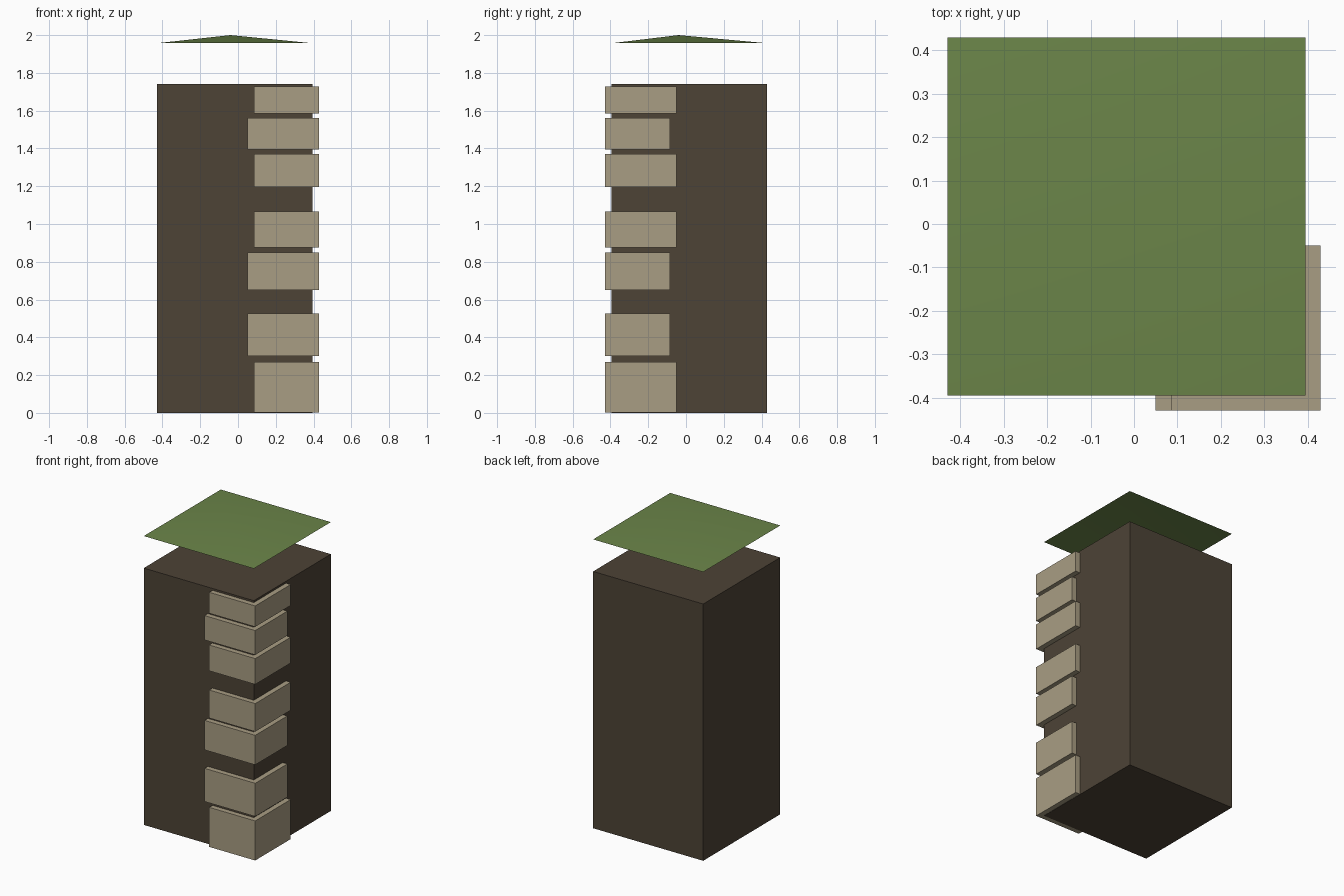
import bpy

cube = bpy.data.objects.get("Cube")
if cube:
    bpy.data.objects.remove(cube, do_unlink=True)


def srgb(*channels):
    """Convert 0-255 display values to linear colour."""
    return tuple(((c / 255 + 0.055) / 1.055) ** 2.4 for c in channels) + (1.0,)


def material(name, colour):
    mat = bpy.data.materials.new(name)
    mat.use_nodes = True
    mat.diffuse_color = colour
    mat.node_tree.nodes["Principled BSDF"].inputs["Base Color"].default_value = colour
    return mat


def add_mesh(name, verts, faces, mat):
    mesh = bpy.data.meshes.new(name)
    mesh.from_pydata(verts, [], faces)
    mesh.materials.append(mat)
    obj = bpy.data.objects.new(name, mesh)
    bpy.context.collection.objects.link(obj)
    return obj


def box(name, low, high, mat):
    verts = [(x, y, z) for x in (low[0], high[0])
             for y in (low[1], high[1]) for z in (low[2], high[2])]
    faces = [(0, 1, 3, 2), (4, 6, 7, 5), (0, 4, 5, 1),
             (2, 3, 7, 6), (0, 2, 6, 4), (1, 5, 7, 3)]
    return add_mesh(name, verts, faces, mat)


earth = material("dark_earth", srgb(77, 67, 54))
stone = material("tan_stone", srgb(169, 157, 131))
grass = material("grass_green", srgb(107, 133, 73))

# Pillar core
NEAR, FAR = 0.395, 0.43
box("pillar_core", (-FAR, -NEAR, 0), (NEAR, FAR, 1.74), earth)

# Corner stones, alternating which side carries the longer face
LONG, SHORT = 0.38, 0.345
courses = [(0.002, 0.27, False), (0.30, 0.525, True), (0.65, 0.85, True),
           (0.875, 1.065, False), (1.195, 1.37, False),
           (1.395, 1.56, True), (1.585, 1.727, False)]
for i, (bottom, top, wide_front) in enumerate(courses, 1):
    width, depth = (LONG, SHORT) if wide_front else (SHORT, LONG)
    box(f"corner_stone_{i}", (FAR - width, -FAR, bottom),
        (FAR, depth - FAR, top), stone)

# Floating grass sheet, slightly peaked
EDGE = 1.957
corners = [(-FAR, -NEAR, EDGE), (NEAR, -NEAR, EDGE),
           (NEAR, FAR, EDGE), (-FAR, FAR, EDGE)]
peak = (-0.04, -0.04, 2.0)
sheet = add_mesh("grass_sheet", corners + [peak],
                 [(i, (i + 1) % 4, 4) for i in range(4)], grass)
for face in sheet.data.polygons:
    face.use_smooth = True
